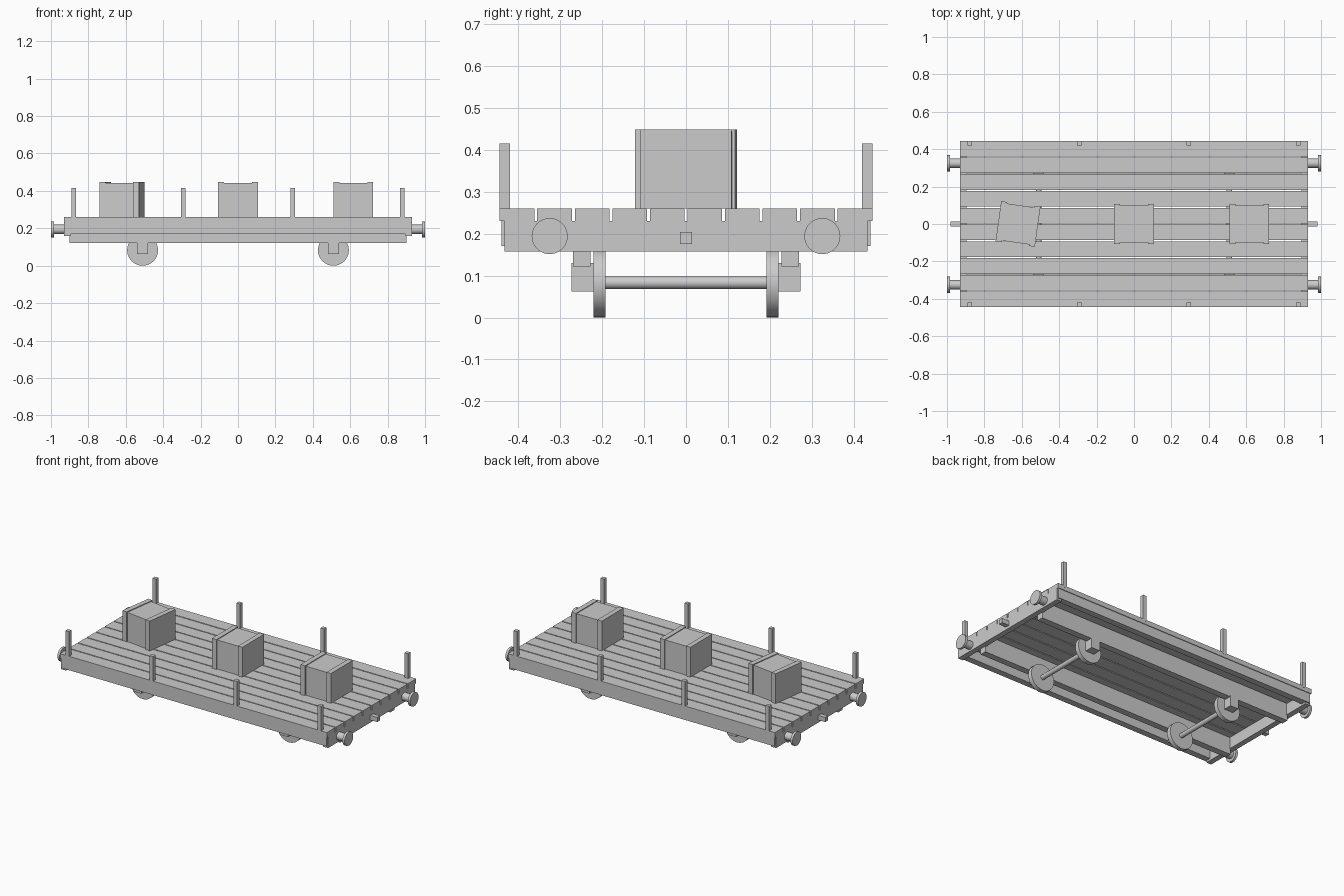
import bpy
from math import radians, pi

if "Cube" in bpy.data.objects:
    bpy.data.objects.remove(bpy.data.objects["Cube"])


def box(name, x, y, z, parent=None):
    """Box from (min, max) ranges."""
    bpy.ops.mesh.primitive_cube_add(size=1, location=(sum(x) / 2, sum(y) / 2, sum(z) / 2))
    o = bpy.context.object
    o.name = name
    o.scale = (x[1] - x[0], y[1] - y[0], z[1] - z[0])
    bpy.ops.object.transform_apply(location=True, rotation=False, scale=True)
    o.parent = parent
    return o


def rod(name, loc, r, length, axis, sides=20):
    rot = (0, pi / 2, 0) if axis == 'X' else (pi / 2, 0, 0)
    bpy.ops.mesh.primitive_cylinder_add(vertices=sides, radius=r, depth=length,
                                        location=loc, rotation=rot)
    o = bpy.context.object
    o.name = name
    bpy.ops.object.shade_smooth_by_angle(angle=radians(30))
    return o


def span(a, b, s):
    """Range a..b mirrored by sign s."""
    return tuple(sorted((a * s, b * s)))


# Deck planks
for i in range(10):
    yc = (i - 4.5) * 0.0895
    box("deck_plank", (-0.93, 0.93), (yc - 0.0415, yc + 0.0415), (0.23, 0.26))

for s in (-1, 1):
    # Underframe: outer rails, deep sole bars and end beams
    box("side_rail", (-0.925, 0.925), span(0.40, 0.44, s), (0.17, 0.23))
    box("sole_bar", (-0.90, 0.90), span(0.228, 0.27, s), (0.122, 0.23))
    box("end_beam", span(0.895, 0.93, s), (-0.433, 0.433), (0.158, 0.23))

    # Coupling bar and buffers
    box("coupling_bar", span(0.92, 0.98, s), (-0.014, 0.014), (0.175, 0.204))
    for t in (-1, 1):
        rod("buffer_shank", (s * 0.955, t * 0.325, 0.194), 0.025, 0.07, 'X')
        rod("buffer_head", (s * 0.9925, t * 0.325, 0.194), 0.043, 0.015, 'X', 24)

    # Wheelset with axle boxes
    wx = s * 0.51
    rod("axle", (wx, 0, 0.083), 0.015, 0.44, 'Y', 12)
    for t in (-1, 1):
        rod("wheel", (wx, t * 0.206, 0.083), 0.083, 0.028, 'Y', 24)
        box("axle_box", (wx - 0.03, wx + 0.03), span(0.22, 0.273, t), (0.062, 0.13))

    # Side stakes
    for x in (-0.878, -0.293, 0.293, 0.878):
        box("side_stake", (x - 0.0125, x + 0.0125), span(0.42, 0.445, s), (0.25, 0.415))

# Crates with end battens
for x, turn in ((-0.62, -8), (0, 0), (0.617, 0)):
    body = box("crate_body", (-0.104, 0.104), (-0.1, 0.1), (0.26, 0.443))
    for s in (-1, 1):
        box("crate_batten", span(0.075, 0.106, s), (-0.108, 0.108), (0.26, 0.448), body)
    body.location.x = x
    body.rotation_euler.z = radians(turn)
